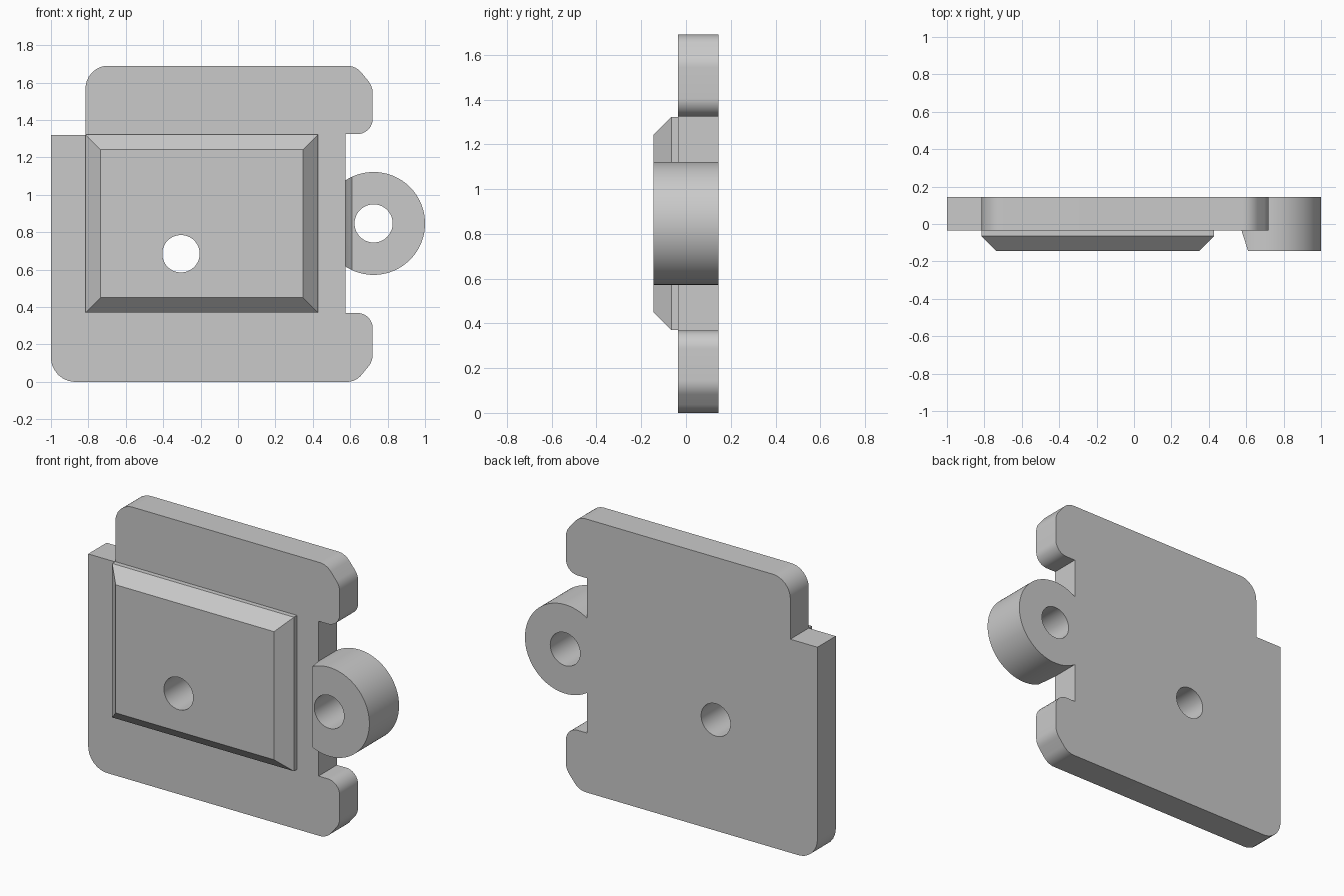
import bpy, bmesh, math
from mathutils import Vector

if "Cube" in bpy.data.objects:
    bpy.data.objects.remove(bpy.data.objects["Cube"], do_unlink=True)

GREY = (0.59, 0.59, 0.59, 1)
grey = bpy.data.materials.new("plain grey")
grey.use_nodes = True
grey.diffuse_color = GREY
grey.node_tree.nodes["Principled BSDF"].inputs["Base Color"].default_value = GREY

FRONT, BACK, PLATE_FRONT = -0.145, 0.145, -0.035


def rounded(corners, steps=8):
    """Outline from (x, z, radius) corners, with true arc fillets."""
    out = []
    for i, (x, z, r) in enumerate(corners):
        p = Vector((x, z))
        if r == 0:
            out.append(p)
            continue
        a = (Vector(corners[i - 1][:2]) - p).normalized()
        b = (Vector(corners[(i + 1) % len(corners)][:2]) - p).normalized()
        half = a.angle(b) / 2
        centre = p + (a + b).normalized() * r / math.sin(half)
        start = p + a * r / math.tan(half) - centre
        end = p + b * r / math.tan(half) - centre
        out += [centre + start.lerp(end, k / steps).normalized() * r for k in range(steps + 1)]
    return out


def circle(x, z, r, n=64):
    return [Vector((x + r * math.cos(math.tau * i / n), z + r * math.sin(math.tau * i / n)))
            for i in range(n)]


def loft(name, sections):
    """Closed solid through outlines given as (y, points)."""
    bm = bmesh.new()
    rings = [[bm.verts.new((p.x, y, p.y)) for p in pts] for y, pts in sections]
    for a, b in zip(rings, rings[1:]):
        for i in range(len(a)):
            j = (i + 1) % len(a)
            bm.faces.new((a[i], a[j], b[j], b[i]))
    bm.faces.new(rings[0])
    bm.faces.new(rings[-1])
    bmesh.ops.recalc_face_normals(bm, faces=bm.faces)
    mesh = bpy.data.meshes.new(name)
    bm.to_mesh(mesh)
    bm.free()
    ob = bpy.data.objects.new(name, mesh)
    bpy.context.collection.objects.link(ob)
    mesh.materials.append(grey)
    return ob


def select(ob):
    bpy.ops.object.select_all(action='DESELECT')
    ob.select_set(True)
    bpy.context.view_layer.objects.active = ob


def drill(ob, x, z, r):
    cutter = loft("hole_cutter", [(-0.3, circle(x, z, r)), (0.3, circle(x, z, r))])
    cutter.hide_render = True
    mod = ob.modifiers.new("hole", 'BOOLEAN')
    mod.operation, mod.solver, mod.object = 'DIFFERENCE', 'EXACT', cutter
    select(ob)
    bpy.ops.object.modifier_apply(modifier=mod.name)
    bpy.data.objects.remove(cutter, do_unlink=True)


# Back plate with a stepped left edge and a recess between two lugs
outline = rounded([
    (-1, 0, 0.13), (-1, 1.32, 0), (-0.815, 1.32, 0), (-0.815, 1.69, 0.12),
    (0.63, 1.69, 0.1), (0.72, 1.58, 0.1), (0.72, 1.325, 0.08), (0.575, 1.325, 0),
    (0.575, 0.368, 0), (0.72, 0.368, 0.08), (0.72, 0.11, 0.1), (0.63, 0, 0.1)])
plate = loft("back_plate", [(PLATE_FRONT, outline), (BACK, outline)])


# Raised panel with bevelled border
def panel(inset):
    return [Vector(p) for p in ((-0.815 + inset, 0.37 + inset), (0.428 - inset, 0.37 + inset),
                                (0.428 - inset, 1.322 - inset), (-0.815 + inset, 1.322 - inset))]


block = loft("raised_panel", [(PLATE_FRONT, panel(0)), (-0.065, panel(0)), (FRONT, panel(0.08))])

# Eyelet at the side, trimmed flat against the plate and slanted in front
eyelet_disc = circle(0.725, 0.847, 0.275, 96)
eyelet = loft("side_eyelet", [(FRONT, eyelet_disc), (BACK, eyelet_disc)])
bm = bmesh.new()
bm.from_mesh(eyelet.data)
for normal in ((-1, 0, 0), (-0.11, -0.035, 0)):
    bmesh.ops.bisect_plane(bm, geom=bm.verts[:] + bm.edges[:] + bm.faces[:],
                           plane_co=(0.575, PLATE_FRONT, 0), plane_no=normal,
                           clear_outer=True)
    bmesh.ops.holes_fill(bm, edges=[e for e in bm.edges if e.is_boundary], sides=0)
bmesh.ops.recalc_face_normals(bm, faces=bm.faces)
bm.to_mesh(eyelet.data)
bm.free()

# Through holes
for part in (plate, block):
    drill(part, -0.305, 0.685, 0.1)
drill(eyelet, 0.725, 0.847, 0.102)

for part in (plate, block, eyelet):
    select(part)
    bpy.ops.object.shade_smooth_by_angle(angle=math.radians(25))
